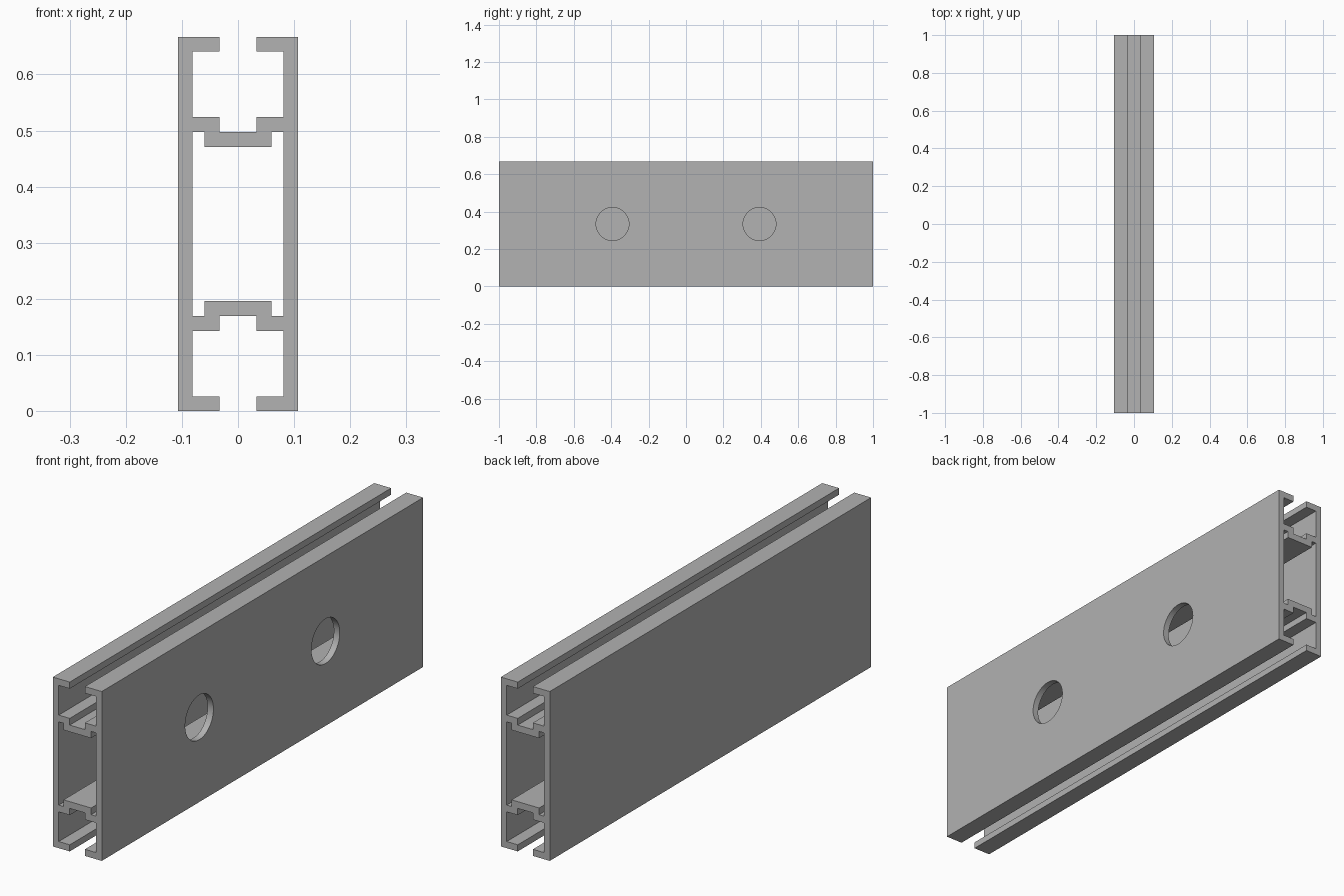
import bpy, bmesh
from mathutils import Matrix, Vector

cube = bpy.data.objects.get("Cube")
if cube:
    bpy.data.objects.remove(cube, do_unlink=True)

LENGTH, HEIGHT = 2.0, 0.667
MID = HEIGHT / 2
WALL, SLOT, WEB = 0.081, 0.033, 0.06    # inner wall, slot edge, web edge (x)
OUTER = 0.1065
HOLE_RADIUS, HOLE_Y = 0.088, 0.393

# Aluminium colour
metal = bpy.data.materials.new("aluminium grey")
metal.use_nodes = True
grey = (0.445, 0.445, 0.445, 1)
metal.diffuse_color = grey
metal.node_tree.nodes["Principled BSDF"].inputs["Base Color"].default_value = grey


def make_object(name, bm):
    mesh = bpy.data.meshes.new(name)
    bmesh.ops.recalc_face_normals(bm, faces=bm.faces)
    bm.to_mesh(mesh)
    bm.free()
    mesh.materials.append(metal)
    obj = bpy.data.objects.new(name, mesh)
    bpy.context.collection.objects.link(obj)
    return obj


# Upper left quarter of the rail section, as (x, height above the middle)
top, lip, shelf, step, base = (z - MID for z in (HEIGHT, 0.641, 0.524, 0.4975, 0.471))
quarter = [(OUTER, 0), (OUTER, top), (SLOT, top), (SLOT, lip), (WALL, lip),
           (WALL, shelf), (SLOT, shelf), (SLOT, step), (0, step), (0, base),
           (WEB, base), (WEB, step), (WALL, step), (WALL, 0)]

# Extrude the quarter along the rail and open it at the mirror planes
bm = bmesh.new()
profile = bm.faces.new([bm.verts.new((x, -LENGTH / 2, z)) for x, z in quarter])
extruded = bmesh.ops.extrude_face_region(bm, geom=[profile], use_keep_orig=True)
bmesh.ops.translate(bm, vec=(0, LENGTH, 0),
                    verts=[v for v in extruded["geom"] if isinstance(v, bmesh.types.BMVert)])
seams = [f for f in bm.faces
         if any(all(abs(v.co[axis]) < 1e-6 for v in f.verts) for axis in (0, 2))]
bmesh.ops.delete(bm, geom=seams, context='FACES')

# Mirror across both planes and weld into one section
for axis in (0, 2):
    copy = bmesh.ops.duplicate(bm, geom=bm.verts[:] + bm.edges[:] + bm.faces[:])
    flip = Vector((1, 1, 1))
    flip[axis] = -1
    bmesh.ops.scale(bm, vec=flip, verts=[v for v in copy["geom"]
                                        if isinstance(v, bmesh.types.BMVert)])
    seam = [v for v in bm.verts if abs(v.co[axis]) < 1e-6]
    bmesh.ops.remove_doubles(bm, verts=seam, dist=1e-5)
bmesh.ops.translate(bm, verts=bm.verts, vec=(0, 0, MID))
rail = make_object("rail", bm)

# Round holes through the left wall only
bm = bmesh.new()
for side in (-1, 1):
    place = Matrix.Translation((OUTER, side * HOLE_Y, MID)) @ Matrix.Rotation(1.570796, 4, 'Y')
    bmesh.ops.create_cone(bm, cap_ends=True, segments=64, radius1=HOLE_RADIUS,
                          radius2=HOLE_RADIUS, depth=0.1, matrix=place)
cutter = make_object("hole_cutter", bm)
cutter.hide_render = True
cutter.hide_set(True)
cut = rail.modifiers.new("wall_holes", 'BOOLEAN')
cut.object = cutter
cut.operation = 'DIFFERENCE'
cut.solver = 'EXACT'

# Smooth the hole rims, keep the section edges sharp
bpy.ops.object.select_all(action='DESELECT')
rail.select_set(True)
bpy.context.view_layer.objects.active = rail
bpy.ops.object.modifier_apply(modifier=cut.name)
bpy.ops.object.shade_smooth_by_angle()
